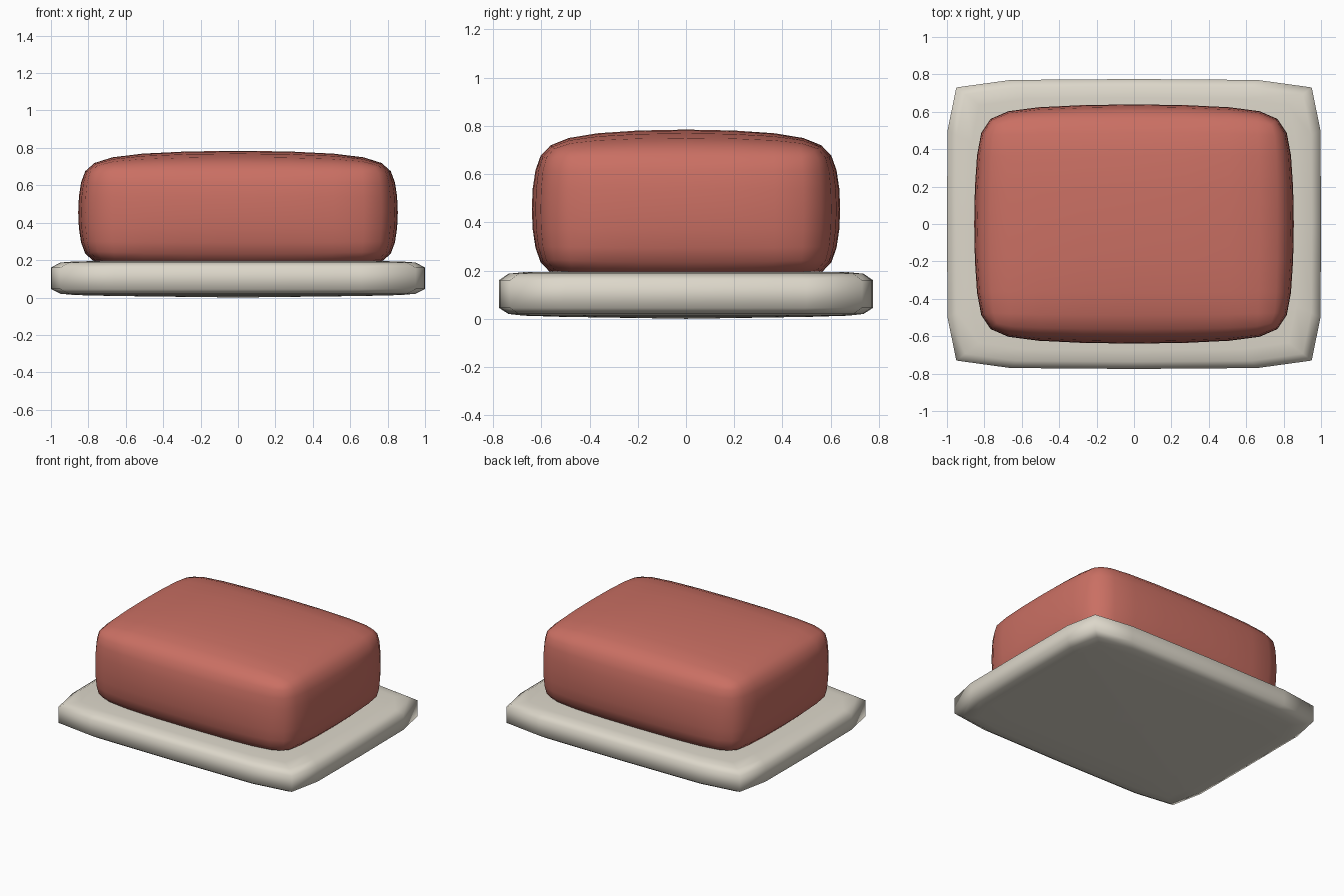
import bpy, bmesh, math

cube = bpy.data.objects.get("Cube")
if cube:
    bpy.data.objects.remove(cube, do_unlink=True)


def make_material(name, colour):
    mat = bpy.data.materials.new(name)
    mat.use_nodes = True
    mat.diffuse_color = (*colour, 1)
    mat.node_tree.nodes["Principled BSDF"].inputs["Base Color"].default_value = (*colour, 1)
    return mat


def make_object(name, bm, mat):
    bmesh.ops.recalc_face_normals(bm, faces=bm.faces)
    for face in bm.faces:
        face.smooth = True
    mesh = bpy.data.meshes.new(name)
    bm.to_mesh(mesh)
    bm.free()
    mesh.materials.append(mat)
    obj = bpy.data.objects.new(name, mesh)
    bpy.context.collection.objects.link(obj)
    return obj


cream = make_material("cream", (0.72, 0.68, 0.59))
red = make_material("brick red", (0.59, 0.16, 0.125))

# Base plate: stacked rings of one faceted outline, with soft rims
quarter = [(1, 0), (0.997, 0.5), (0.95, 0.73), (0.66, 0.77), (0, 0.775)]
outline = quarter + [(-x, y) for x, y in quarter[-2::-1]]
outline += [(x, -y) for x, y in outline[-2:0:-1]]

# (scale, height) from the bowed underside to the top
rings = [(0.66, 0.008), (0.87, 0.013), (0.95, 0.02), (1, 0.045),
         (1, 0.16), (0.95, 0.187), (0.87, 0.193), (0.66, 0.196)]
bm = bmesh.new()
loops = [[bm.verts.new((x * s, y * s, z)) for x, y in outline] for s, z in rings]
count = len(outline)
for low, high in zip(loops, loops[1:]):
    for i in range(count):
        j = (i + 1) % count
        bm.faces.new((low[i], low[j], high[j], high[i]))
for loop, z in ((loops[0], 0), (loops[-1], 0.197)):
    centre = bm.verts.new((0, 0, z))
    for i in range(count):
        bm.faces.new((loop[i], loop[(i + 1) % count], centre))
make_object("base_plate", bm, cream)

# Cushion-shaped block: chamfered box, subdivided
bm = bmesh.new()
bmesh.ops.create_cube(bm, size=2)
bmesh.ops.scale(bm, vec=(0.865, 0.65, 0.34), verts=bm.verts)
bmesh.ops.bevel(bm, geom=bm.edges[:], offset=0.13, offset_type='OFFSET',
                segments=1, affect='EDGES')
block = make_object("soft_block", bm, red)
block.location.z = 0.455
subsurf = block.modifiers.new("soften", 'SUBSURF')
subsurf.levels = subsurf.render_levels = 2
